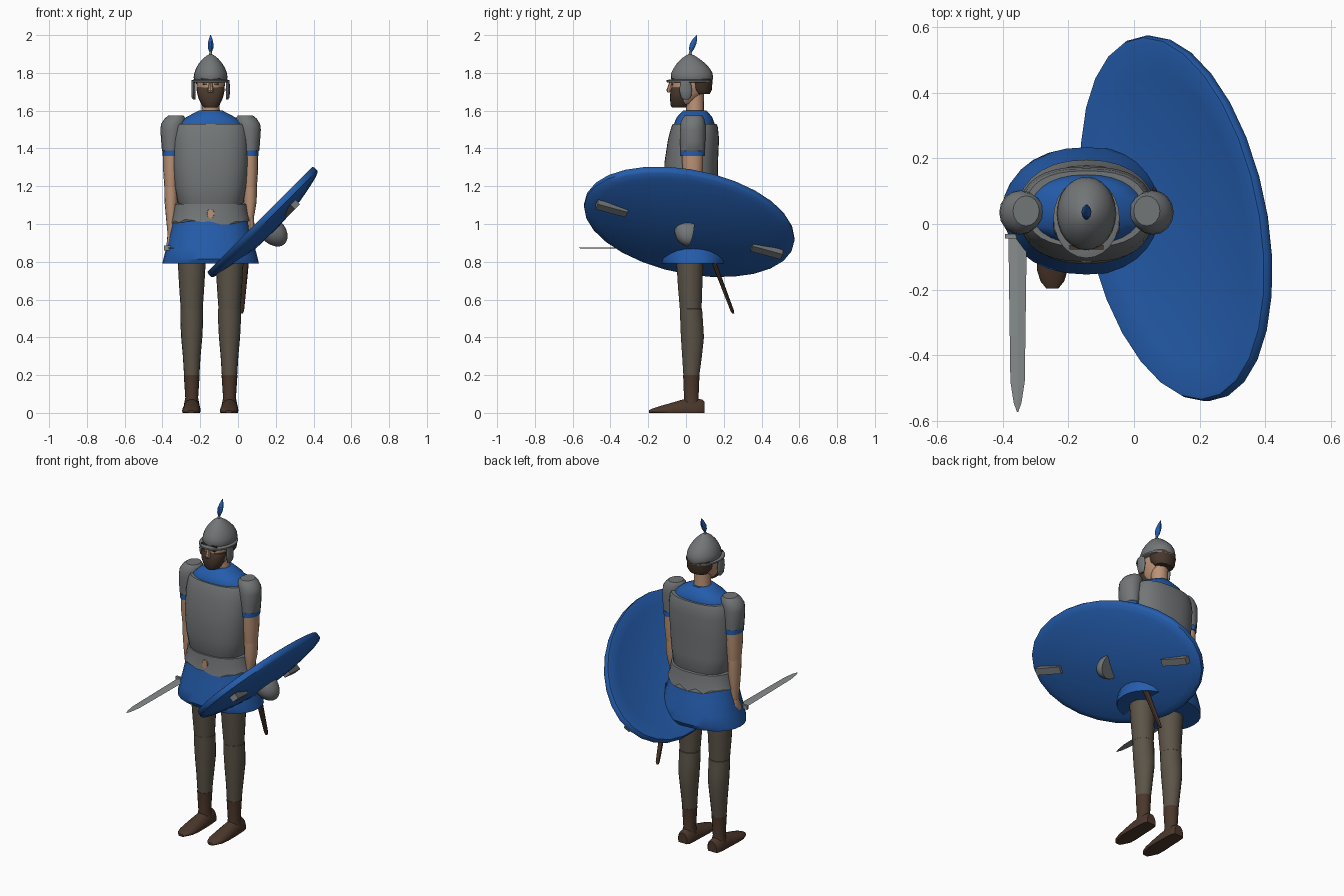
import bpy, bmesh, math, random
from mathutils import Matrix, Vector

random.seed(4)
CX = -0.145  # body centre line


def material(name, rgb):
    m = bpy.data.materials.new(name)
    m.diffuse_color = (*rgb, 1)
    return m


BLUE = material("blue cloth", (0.018, 0.110, 0.42))
STEEL = material("steel", (0.17, 0.18, 0.185))
SKIN = material("skin", (0.50, 0.29, 0.18))
TROUSER = material("olive trousers", (0.105, 0.088, 0.064))
BOOT = material("boot leather", (0.070, 0.038, 0.024))
HAIR = material("brown hair", (0.065, 0.040, 0.026))
BLADE = material("blade steel", (0.24, 0.26, 0.265))


def finish(name, bm, mat, matrix=None, angle=35):
    if matrix:
        bm.transform(matrix)
    bmesh.ops.recalc_face_normals(bm, faces=bm.faces)
    me = bpy.data.meshes.new(name)
    bm.to_mesh(me)
    bm.free()
    me.materials.append(mat)
    me.polygons.foreach_set("use_smooth", [True] * len(me.polygons))
    me.set_sharp_from_angle(angle=math.radians(angle))
    ob = bpy.data.objects.new(name, me)
    bpy.context.collection.objects.link(ob)
    return ob


def loft(name, sections, mat, n=18, power=2.0, axis="Z", matrix=None, jitter=0, floor=None, angle=35):
    """Skin rings (t, centre a, centre b, radius a, radius b) along an axis."""
    bm = bmesh.new()
    rings = []
    for k, (t, ca, cb, ra, rb) in enumerate(sections):
        ring = []
        for i in range(n):
            a = 2 * math.pi * i / n
            c, s = math.cos(a), math.sin(a)
            p = ca + ra * math.copysign(abs(c) ** (2 / power), c)
            q = cb + rb * math.copysign(abs(s) ** (2 / power), s)
            if floor is not None:
                q = max(q, floor)
            dt = random.uniform(-jitter, jitter) if k == 0 else 0
            ring.append(bm.verts.new((p, q, t + dt) if axis == "Z" else (p, t, q)))
        rings.append(ring)
    for r0, r1 in zip(rings, rings[1:]):
        for i in range(n):
            j = (i + 1) % n
            bm.faces.new((r0[i], r0[j], r1[j], r1[i]))
    bm.faces.new(rings[0])
    bm.faces.new(rings[-1])
    return finish(name, bm, mat, matrix, angle)


def box(name, centre, size, mat, matrix=None):
    bm = bmesh.new()
    bmesh.ops.create_cube(bm, size=1)
    bm.transform(Matrix.Translation(centre) @ Matrix.Diagonal((*size, 1)))
    return finish(name, bm, mat, matrix)


# legs and feet
for side, s in (("right", -1), ("left", 1)):
    x = CX + 0.1 * s
    loft(side + "_thigh", [(0.545, x, 0.025, 0.058, 0.058), (0.66, x, 0.022, 0.066, 0.065),
                           (0.80, x, 0.02, 0.074, 0.072), (0.90, x, 0.02, 0.078, 0.075)], TROUSER)
    loft(side + "_shin", [(0.19, x, 0.028, 0.040, 0.042), (0.30, x, 0.032, 0.047, 0.053),
                          (0.40, x, 0.034, 0.056, 0.062), (0.48, x, 0.03, 0.060, 0.061),
                          (0.55, x, 0.026, 0.060, 0.060), (0.56, x, 0.026, 0.05, 0.05)], TROUSER)
    loft(side + "_boot_cuff", [(0.04, x, 0.03, 0.042, 0.045), (0.08, x, 0.028, 0.034, 0.039),
                               (0.20, x, 0.028, 0.042, 0.044)], BOOT)
    loft(side + "_shoe", [(-0.197, x - 0.004, 0.006, 0.018, 0.008), (-0.175, x - 0.004, 0.010, 0.036, 0.014),
                          (-0.14, x - 0.004, 0.010, 0.047, 0.026),
                          (-0.09, x - 0.002, 0.012, 0.049, 0.038), (-0.02, x, 0.014, 0.047, 0.057),
                          (0.04, x, 0.014, 0.045, 0.064), (0.085, x, 0.014, 0.040, 0.058),
                          (0.097, x, 0.014, 0.030, 0.048)], BOOT, axis="Y", floor=0, angle=50)

# tunic, mail waist and cuirass
loft("tunic_skirt", [(0.79, CX, 0.04, 0.256, 0.180), (0.815, CX, 0.04, 0.250, 0.194),
                     (0.87, CX, 0.04, 0.236, 0.185),
                     (0.95, CX, 0.038, 0.216, 0.165), (1.04, CX, 0.035, 0.195, 0.145),
                     (1.10, CX, 0.035, 0.182, 0.136)], BLUE, n=28, power=2.2)
loft("mail_waist", [(1.012, CX, 0.037, 0.210, 0.159), (1.05, CX, 0.036, 0.200, 0.149),
                    (1.105, CX, 0.035, 0.191, 0.143), (1.112, CX, 0.035, 0.16, 0.12)],
     STEEL, n=28, power=2.2, jitter=0.015)
loft("cuirass", [(1.095, CX, 0.032, 0.165, 0.128), (1.11, CX, 0.032, 0.174, 0.134),
                 (1.20, CX, 0.028, 0.190, 0.140), (1.32, CX, 0.027, 0.200, 0.142),
                 (1.45, CX, 0.040, 0.202, 0.135), (1.51, CX, 0.045, 0.194, 0.124),
                 (1.53, CX, 0.046, 0.184, 0.116)], STEEL, n=32, power=2.5)
loft("tunic_shoulders", [(1.50, CX, 0.044, 0.175, 0.108), (1.535, CX, 0.044, 0.168, 0.106),
                         (1.565, CX, 0.045, 0.130, 0.094), (1.59, CX, 0.047, 0.083, 0.072),
                         (1.602, CX, 0.047, 0.060, 0.060)], BLUE, n=28, power=2.2)
loft("belt_buckle", [(-0.118, CX, 1.055, 0.018, 0.026), (-0.107, CX, 1.055, 0.02, 0.026),
                     (-0.09, CX, 1.055, 0.015, 0.02)], SKIN, n=12, axis="Y")

# arms
for side, s in (("right", -1), ("left", 1)):
    x = CX + 0.209 * s
    top = CX + 0.184 * s
    low = 0.0 if s < 0 else 0.09  # the shield hand is held higher
    loft(side + "_pauldron", [(1.385, x, 0.035, 0.045, 0.058), (1.39, x, 0.035, 0.049, 0.064),
                              (1.44, x - 0.002 * s, 0.035, 0.055, 0.067), (1.50, x - 0.006 * s, 0.035, 0.063, 0.068),
                              (1.53, x - 0.010 * s, 0.036, 0.063, 0.066),
                              (1.558, top + 0.004 * s, 0.038, 0.056, 0.058),
                              (1.574, top, 0.04, 0.040, 0.046)], STEEL, n=16)
    loft(side + "_sleeve", [(1.36, x, 0.035, 0.045, 0.063), (1.40, x, 0.035, 0.046, 0.063)], BLUE, n=16)
    loft(side + "_upper_arm", [(1.195, x, 0.035, 0.036, 0.045), (1.28, x, 0.035, 0.042, 0.055),
                               (1.37, x, 0.035, 0.043, 0.058)], SKIN, n=14)
    loft(side + "_forearm", [(0.93 + low, x - 0.003 * s, 0.03, 0.020, 0.025), (1.02 + low / 2, x, 0.032, 0.026, 0.034),
                             (1.12, x, 0.035, 0.035, 0.043), (1.20, x, 0.035, 0.036, 0.044),
                             (1.21, x, 0.035, 0.028, 0.036)], SKIN, n=14)
    loft(side + "_hand", [(0.852 + low, x, 0.02, 0.015, 0.028), (0.875 + low, x, 0.02, 0.024, 0.038),
                          (0.91 + low, x, 0.026, 0.023, 0.036), (0.945 + low, x, 0.03, 0.019, 0.025)], SKIN, n=12)

# sword
SX, SZ = -0.355, 0.873
loft("sword_blade", [(-0.573, SX, SZ, 0.002, 0.001), (-0.545, SX, SZ, 0.012, 0.002),
                     (-0.48, SX, SZ, 0.022, 0.003), (-0.04, SX, SZ, 0.028, 0.003)],
     BLADE, n=4, axis="Y", angle=5)
box("sword_guard", (SX - 0.003, -0.037, SZ), (0.070, 0.014, 0.024), BLADE)
loft("sword_grip", [(-0.04, SX, SZ, 0.012, 0.012), (0.06, SX, SZ, 0.012, 0.012)], BOOT, n=10, axis="Y")
loft("sword_pommel", [(0.055, SX, SZ, 0.010, 0.010), (0.068, SX, SZ, 0.018, 0.018),
                      (0.082, SX, SZ, 0.009, 0.009)], BLADE, n=10, axis="Y")

# scabbard on the left hip
loft("scabbard", [(0.525, 0.018, 0.250, 0.006, 0.006), (0.54, 0.020, 0.245, 0.012, 0.010),
                  (0.75, 0.033, 0.165, 0.020, 0.013), (0.95, 0.050, 0.092, 0.022, 0.014)], BOOT, n=10)

# head, beard and hair
loft("neck", [(1.57, CX, 0.048, 0.054, 0.050), (1.61, CX, 0.048, 0.048, 0.047),
              (1.70, CX, 0.045, 0.048, 0.050)], SKIN, n=16)
loft("head", [(1.635, CX, -0.015, 0.040, 0.055), (1.66, CX, -0.005, 0.058, 0.070),
              (1.70, CX, 0.015, 0.071, 0.090), (1.75, CX, 0.022, 0.076, 0.101),
              (1.80, CX, 0.025, 0.070, 0.100)], SKIN, n=20)
loft("beard", [(1.618, CX, -0.035, 0.036, 0.040), (1.63, CX, -0.036, 0.048, 0.046),
               (1.67, CX, -0.034, 0.066, 0.051), (1.71, CX, -0.026, 0.075, 0.056),
               (1.722, CX, -0.022, 0.073, 0.054)], HAIR, n=20, power=2.3)
loft("hair", [(1.688, CX, 0.085, 0.056, 0.040), (1.71, CX, 0.076, 0.072, 0.061),
              (1.77, CX, 0.066, 0.080, 0.075)], HAIR, n=20)
loft("nose", [(1.695, CX, -0.085, 0.013, 0.012), (1.708, CX, -0.087, 0.015, 0.017),
              (1.755, CX, -0.075, 0.007, 0.012)], SKIN, n=8)
for side, s in (("right", -1), ("left", 1)):
    box(side + "_eye", (CX + 0.030 * s, -0.0725, 1.740), (0.022, 0.009, 0.009), HAIR)
    box(side + "_brow", (CX + 0.032 * s, -0.071, 1.766), (0.040, 0.014, 0.010), HAIR)

# helmet with brim, cheek guards and plume
loft("helmet_dome", [(1.758, CX, 0.032, 0.084, 0.108), (1.775, CX, 0.032, 0.090, 0.112),
                     (1.80, CX, 0.031, 0.086, 0.109), (1.825, CX, 0.030, 0.077, 0.095),
                     (1.85, CX, 0.027, 0.062, 0.075),
                     (1.875, CX, 0.023, 0.041, 0.048), (1.892, CX, 0.022, 0.020, 0.023),
                     (1.898, CX, 0.022, 0.008, 0.009), (1.912, CX, 0.023, 0.006, 0.006)], STEEL, n=24)
loft("helmet_brim", [(1.748, CX, 0.018, 0.094, 0.115), (1.752, CX, 0.018, 0.101, 0.122),
                     (1.761, CX, 0.018, 0.101, 0.122), (1.765, CX, 0.022, 0.088, 0.108)], STEEL, n=24)
for side, s in (("right", -1), ("left", 1)):
    x = CX + 0.091 * s
    loft(side + "_cheek_guard", [(1.658, x - 0.004 * s, 0.0, 0.006, 0.014), (1.672, x, 0.0, 0.010, 0.027),
                                 (1.71, x, -0.002, 0.011, 0.034), (1.755, x, -0.002, 0.010, 0.027)], STEEL, n=12)
loft("plume", [(1.905, CX, 0.024, 0.004, 0.004), (1.93, CX, 0.030, 0.014, 0.015),
               (1.955, CX, 0.038, 0.015, 0.018), (1.98, CX, 0.048, 0.009, 0.012),
               (2.0, CX, 0.057, 0.002, 0.002)], BLUE, n=10)

# domed oval shield: local x = long axis, y = short axis, z = outward
u, v = Vector((1, 0, 1)).normalized(), Vector((0, 1, 0))
t = math.radians(21)
long_axis = v * math.cos(t) - u * math.sin(t)
short_axis = u * math.cos(t) + v * math.sin(t)
out = Vector((1, 0, -1)).normalized()
M = Matrix((long_axis, short_axis, out)).transposed().to_4x4()
M.translation = (0.128, 0.017, 1.013)
LA, SA = 0.58, 0.366
profile = [(0.025 - 0.045 * r * r, r) for r in (0.02, 0.3, 0.55, 0.8, 0.97)]
profile += [(-0.016, 0.99), (-0.004, 1.0), (0.016, 1.0), (0.026, 0.975)]
profile += [(0.026 + 0.056 * (1 - r * r), r) for r in (0.9, 0.75, 0.55, 0.3, 0.02)]
loft("shield", [(h, 0, 0, LA * r, SA * r) for h, r in profile], BLUE, n=28, matrix=M, angle=50)
for name, s in (("front", -1), ("rear", 1)):
    box("shield_" + name + "_bar", (0.44 * s, 0, 0.060), (0.17, 0.040, 0.034), STEEL, M)

# half-dome boss, flat towards the rear
bm = bmesh.new()
bmesh.ops.create_uvsphere(bm, u_segments=20, v_segments=12, radius=1)
bm.transform(Matrix.Translation((-0.002, 0, 0.07)) @ Matrix.Diagonal((0.078, 0.068, 0.098, 1)))
for co, no in (((0.004, 0, 0), (1, 0, 0)), ((0, 0, 0.06), (0, 0, -1))):
    cut = bmesh.ops.bisect_plane(bm, geom=bm.verts[:] + bm.edges[:] + bm.faces[:],
                                 plane_co=co, plane_no=no, clear_outer=True)
    edges = [e for e in cut["geom_cut"] if isinstance(e, bmesh.types.BMEdge)]
    bmesh.ops.holes_fill(bm, edges=edges)
finish("shield_boss", bm, STEEL, M)
